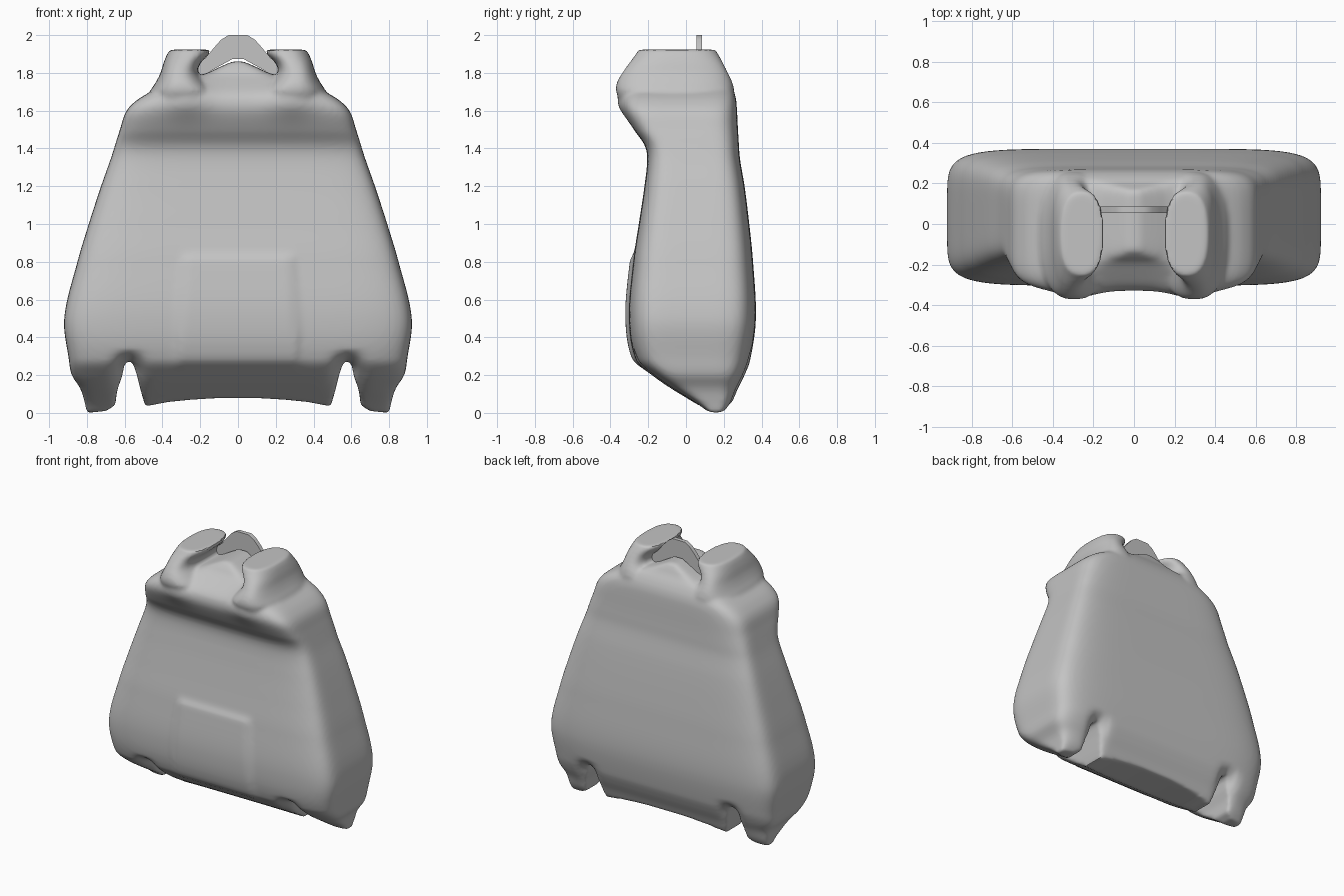
import bpy, bmesh, math

if "Cube" in bpy.data.objects:
    bpy.data.objects.remove(bpy.data.objects["Cube"])

# One grey for everything
grey = bpy.data.materials.new("soft_grey")
grey.use_nodes = True
colour = (0.55, 0.55, 0.55, 1)
grey.diffuse_color = colour
grey.node_tree.nodes["Principled BSDF"].inputs["Base Color"].default_value = colour


def finish(name, bm):
    bmesh.ops.recalc_face_normals(bm, faces=bm.faces)
    mesh = bpy.data.meshes.new(name)
    bm.to_mesh(mesh)
    bm.free()
    mesh.materials.append(grey)
    ob = bpy.data.objects.new(name, mesh)
    bpy.context.collection.objects.link(ob)
    return ob


def select(obs):
    bpy.ops.object.select_all(action="DESELECT")
    for ob in obs:
        ob.select_set(True)
    bpy.context.view_layer.objects.active = obs[0]


def soften(ob):
    select([ob])
    bpy.ops.object.shade_smooth_by_angle(angle=math.radians(40))


def sample(keys, z):
    """Smooth curve through rows of (z, values...)."""
    i = max(j for j in range(len(keys) - 1) if keys[j][0] <= z + 1e-6)
    a, b = keys[i], keys[i + 1]
    p, n = keys[max(i - 1, 0)], keys[min(i + 2, len(keys) - 1)]
    h = b[0] - a[0]
    t = (z - a[0]) / h
    out = []
    for k in range(1, len(a)):
        ma = (b[k] - p[k]) / (b[0] - p[0]) * h
        mb = (n[k] - a[k]) / (n[0] - a[0]) * h
        out.append((2*t**3 - 3*t*t + 1) * a[k] + (t**3 - 2*t*t + t) * ma
                   + (3*t*t - 2*t**3) * b[k] + (t**3 - t*t) * mb)
    return out


def step(a, b, v):
    t = min(1, max(0, (v - a) / (b - a)))
    return t * t * (3 - 2 * t)


def bump(v, centre, width):
    return math.exp(-((v - centre) / width) ** 2)


def loft(name, keys, rows, sides, power, shape=None):
    """Stack rounded-box rings given (z, x_min, x_max, y_front, y_back)."""
    bm = bmesh.new()
    rings = []
    z0, z1 = keys[0][0], keys[-1][0]
    for r in range(rows + 1):
        z = z0 + (z1 - z0) * r / rows
        xa, xb, front, back = sample(keys, z)
        ring = []
        for s in range(sides):
            a = 2 * math.pi * s / sides
            c, d = math.cos(a), math.sin(a)
            q = (abs(c) ** power + abs(d) ** power) ** (-1 / power)
            x = (xa + xb) / 2 + c * q * (xb - xa) / 2
            y = (front + back) / 2 + d * q * (back - front) / 2
            if shape:
                y = shape(x, y, z, d < 0)
            ring.append(bm.verts.new((x, y, z)))
        rings.append(ring)
    for lo, hi in zip(rings, rings[1:]):
        for s in range(sides):
            t = (s + 1) % sides
            bm.faces.new((lo[s], lo[t], hi[t], hi[s]))
    bm.faces.new(rings[0])
    bm.faces.new(rings[-1])
    return finish(name, bm)


def plate(name, half, y0, y1):
    """Extrude a mirrored x-z outline along y; half runs from top to bottom."""
    outline = half + [(-x, z) for x, z in reversed(half)]
    bm = bmesh.new()
    face = bm.faces.new([bm.verts.new((x, y0, z)) for x, z in outline])
    ext = bmesh.ops.extrude_face_region(bm, geom=[face])["geom"]
    moved = [v for v in ext if isinstance(v, bmesh.types.BMVert)]
    bmesh.ops.translate(bm, verts=moved, vec=(0, y1 - y0, 0))
    return finish(name, bm)


def garment_relief(x, y, z, is_front):
    ax = abs(x)
    # Fabric pinched around the gaps between sleeves and hem
    pinch = 0.4 * bump(ax, 0.58, 0.055) * (1 - step(0.22, 0.34, z))
    y += (0.12 - y) * pinch
    if is_front:
        # Front pocket, then the chest swelling towards the collar
        y -= 0.018 * step(0.37, 0.32, ax + 0.07 * z) * step(0.86, 0.80, z) * step(0.2, 0.3, z)
        y -= 0.04 * bump(ax, 0.28, 0.12) * bump(z, 1.68, 0.1)
    return y


# Garment: z, half width, front, back
profile = [
    (0.0, 0.80, 0.12, 0.20), (0.05, 0.81, 0.05, 0.24), (0.13, 0.835, -0.08, 0.275),
    (0.2, 0.88, -0.18, 0.31), (0.28, 0.895, -0.265, 0.34), (0.5, 0.92, -0.303, 0.37),
    (0.8, 0.85, -0.28, 0.355), (1.0, 0.79, -0.25, 0.335), (1.2, 0.725, -0.22, 0.31),
    (1.35, 0.672, -0.205, 0.285), (1.42, 0.65, -0.22, 0.28), (1.5, 0.625, -0.275, 0.275),
    (1.6, 0.59, -0.325, 0.27), (1.66, 0.53, -0.325, 0.265), (1.7, 0.46, -0.30, 0.255),
    (1.75, 0.36, -0.24, 0.23), (1.79, 0.19, -0.19, 0.20), (1.83, 0.10, -0.16, 0.18),
    (1.86, 0.03, -0.13, 0.16)]
body = loft("garment_body", [(z, -w, w, f, b) for z, w, f, b in profile],
            94, 176, 6.5, garment_relief)

# Curved hem and sleeve gaps cut from below
gap = [(0.12, 0.078), (0.25, 0.07), (0.37, 0.058), (0.49, 0.035), (0.51, 0.1),
       (0.535, 0.2), (0.555, 0.26), (0.575, 0.28), (0.6, 0.26), (0.615, 0.19),
       (0.64, 0.12), (0.65, 0.04), (0.7, 0.01), (0.8, 0.0), (0.95, -0.01), (0.95, -0.2)]
cutter = plate("hem_cutter", gap, -1, 1)
cutter.hide_render = True
cut = body.modifiers.new("hem_cut", "BOOLEAN")
cut.operation = "DIFFERENCE"
cut.object = cutter
select([body])
bpy.ops.object.modifier_apply(modifier=cut.name)
bpy.data.objects.remove(cutter)

# Collar lobes either side of the neck: z, inner, outer, front, back
lobe = [(1.5, 0.16, 0.40, -0.20, 0.18), (1.6, 0.13, 0.46, -0.315, 0.24),
        (1.7, 0.12, 0.465, -0.37, 0.255), (1.75, 0.17, 0.435, -0.365, 0.245),
        (1.8, 0.21, 0.41, -0.337, 0.222), (1.85, 0.20, 0.395, -0.302, 0.197),
        (1.9, 0.152, 0.375, -0.265, 0.17), (1.923, 0.15, 0.36, -0.25, 0.155)]
parts = [body]
for name, side in (("left_collar", 1), ("right_collar", -1)):
    keys = [(z, *sorted((side * a, side * b)), f, k) for z, a, b, f, k in lobe]
    parts.append(loft(name, keys, 30, 48, 2.6))

# Fuse the collar into the cloth with soft seams
select(parts)
bpy.ops.object.join()
fuse = body.modifiers.new("fuse", "REMESH")
fuse.mode = "VOXEL"
fuse.voxel_size = 0.014
relax = body.modifiers.new("relax", "SMOOTH")
relax.factor = 0.5
relax.iterations = 5
for modifier in ("fuse", "relax"):
    bpy.ops.object.modifier_apply(modifier=modifier)
soften(body)

# Hanger peak showing through the neck
peak = [(0.05, 2.0), (0.09, 1.975), (0.13, 1.93), (0.17, 1.88), (0.23, 1.83),
        (0.23, 1.79), (0.19, 1.783), (0.1, 1.835), (0.03, 1.873)]
soften(plate("hanger_peak", peak, 0.055, 0.085))
